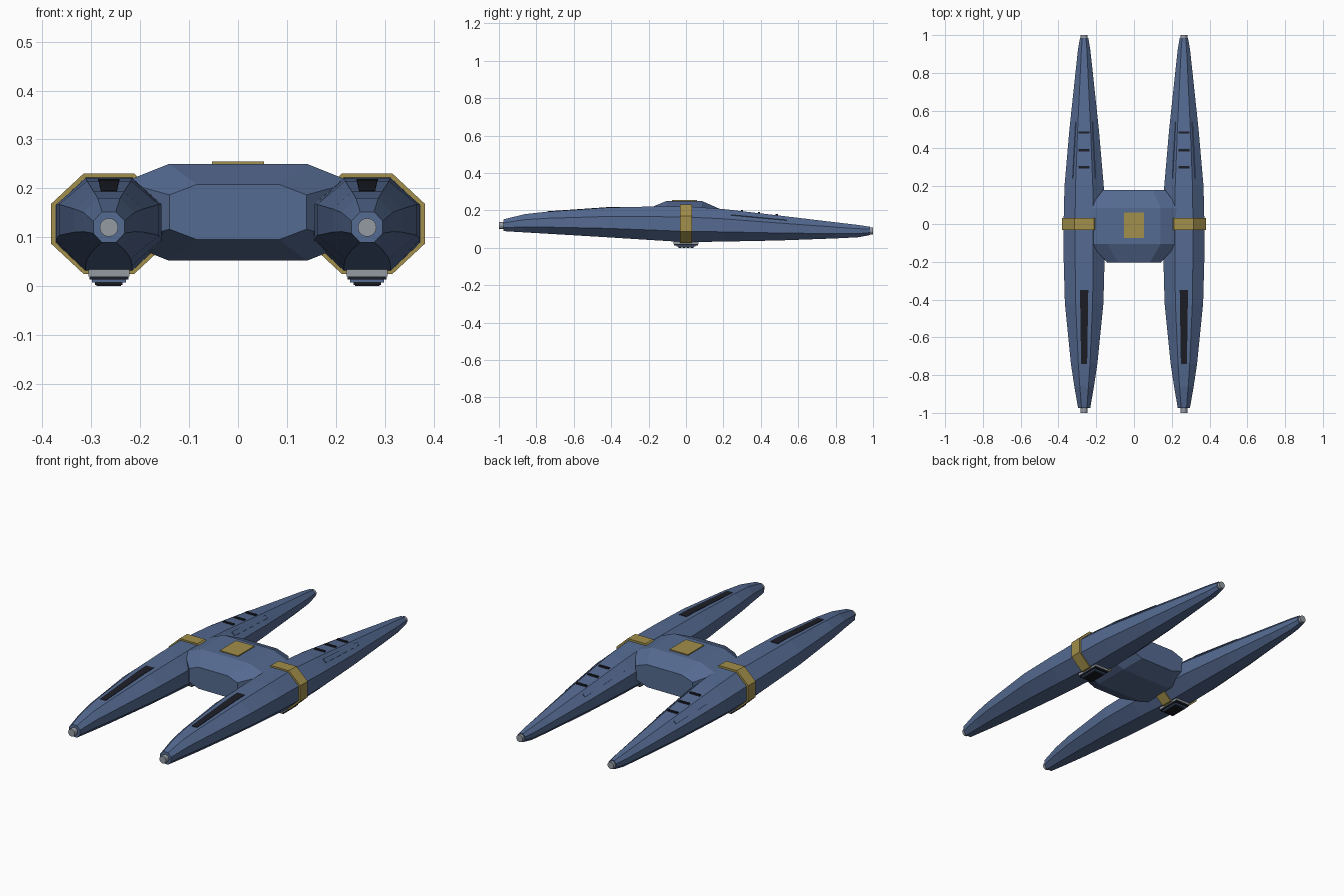
import bpy, bmesh, math
from mathutils import Vector

if "Cube" in bpy.data.objects:
    bpy.data.objects.remove(bpy.data.objects["Cube"])

CX = 0.264  # hull centre line


def material(name, rgb):
    m = bpy.data.materials.new(name)
    m.diffuse_color = (*rgb, 1)
    m.use_nodes = True
    m.node_tree.nodes["Principled BSDF"].inputs["Base Color"].default_value = m.diffuse_color
    return m


BLUE = material("hull blue", (0.09, 0.145, 0.285))
GOLD = material("trim gold", (0.36, 0.275, 0.07))
DARK = material("vent black", (0.012, 0.013, 0.02))
GREY = material("metal grey", (0.30, 0.33, 0.37))


def loft(name, loops, mat, mirror=True):
    """Skin a list of equal-length loops and cap both ends."""
    bm = bmesh.new()
    rings = [[bm.verts.new(p) for p in loop] for loop in loops]
    n = len(rings[0])
    for a, b in zip(rings, rings[1:]):
        for i in range(n):
            j = (i + 1) % n
            bm.faces.new((a[i], a[j], b[j], b[i]))
    bm.faces.new(rings[0])
    bm.faces.new(rings[-1])
    bmesh.ops.recalc_face_normals(bm, faces=bm.faces)
    me = bpy.data.meshes.new(name)
    bm.to_mesh(me)
    bm.free()
    me.materials.append(mat)
    ob = bpy.data.objects.new(name, me)
    bpy.context.collection.objects.link(ob)
    if mirror:
        ob.modifiers.new("Mirror", 'MIRROR')
    return ob


def octagon(cx, y, hw, z0, z1, kx=0.44, kz=0.40):
    c, h = (z0 + z1) / 2, (z1 - z0) / 2
    pts = [(kx, 1), (1, kz), (1, -kz), (kx, -1), (-kx, -1), (-1, -kz), (-1, kz), (-kx, 1)]
    return [(cx + hw * x, y, c + h * z) for x, z in pts]


def rect(y, x0, x1, z0, z1):
    return [(x0, y, z0), (x1, y, z0), (x1, y, z1), (x0, y, z1)]


def box(name, x0, x1, y0, y1, z0, z1, mat, mirror=True):
    return loft(name, [rect(y0, x0, x1, z0, z1), rect(y1, x0, x1, z0, z1)], mat, mirror)


def disc(y, r, z, n=16):
    return [(CX + r * math.cos(2 * math.pi * i / n), y,
             z + r * math.sin(2 * math.pi * i / n)) for i in range(n)]


# Twin hulls: y, half width, bottom, top
HULL = [(-0.975, 0.032, 0.089, 0.152), (-0.86, 0.052, 0.082, 0.180),
        (-0.74, 0.070, 0.075, 0.193), (-0.42, 0.102, 0.056, 0.215),
        (-0.20, 0.108, 0.042, 0.220), (0.0, 0.109, 0.030, 0.222),
        (0.20, 0.104, 0.033, 0.207), (0.50, 0.078, 0.039, 0.172),
        (0.80, 0.046, 0.050, 0.136), (0.92, 0.033, 0.056, 0.122),
        (0.985, 0.022, 0.068, 0.112)]
loft("hull", [octagon(CX, *s) for s in HULL], BLUE)


def hull_at(y):
    for a, b in zip(HULL, HULL[1:]):
        if a[0] <= y <= b[0]:
            t = (y - a[0]) / (b[0] - a[0])
            return [p + (q - p) * t for p, q in zip(a, b)]


# Nose and tail caps
loft("nose_cap", [disc(-1.0, 0.019, 0.12), disc(-0.96, 0.019, 0.12)], GREY)
loft("tail_cap", [disc(0.97, 0.018, 0.09), disc(1.0, 0.018, 0.09)], GREY)

# Gold bands around the hulls
loft("hull_band", [octagon(CX, y, 0.118, 0.025, 0.230) for y in (-0.031, 0.031)], GOLD)

# Long dark slots on the front decks
slot = []
for y, w in ((-0.74, 0.016), (-0.55, 0.019), (-0.42, 0.021), (-0.35, 0.022)):
    z = hull_at(y)[3]
    slot.append(rect(y, CX - w, CX + w, z - 0.004, z + 0.002))
loft("deck_slot", slot, DARK)

# Dark slats on the rear decks
for i, y in enumerate((0.30, 0.39, 0.485)):
    z = hull_at(y)[3]
    box(f"deck_slat_{i + 1}", CX - 0.029, CX + 0.029, y - 0.006, y + 0.006,
        z - 0.006, z + 0.006, DARK)

# Low rails on the sloping sides next to the slats
for side, label in ((1, "outer"), (-1, "inner")):
    loops = []
    for y in (0.24, 0.54):
        _, hw, z0, z1 = hull_at(y)
        h = (z1 - z0) / 2
        a = Vector((CX + side * hw * 0.58, y, z1 - h * 0.15))
        b = Vector((CX + side * hw * 0.76, y, z1 - h * 0.343))
        out = Vector((side * 0.003, 0, 0.003))
        loops.append([a - out, b - out, b + out, a + out])
    loft(f"deck_rail_{label}", loops, BLUE)

# Central body bridging the hulls
BODY = [(-0.205, 0.14, 0.095, 0.208), (-0.105, 0.235, 0.052, 0.25),
        (0.085, 0.235, 0.052, 0.25), (0.18, 0.165, 0.09, 0.208)]
loft("central_body", [octagon(0, *s, kx=0.6, kz=0.62) for s in BODY], BLUE, False)
box("roof_plate", -0.053, 0.053, -0.075, 0.06, 0.247, 0.255, GOLD, False)

# Stepped landing pads under the hulls
for name, w, l, z0, z1, mat in (("pad_mount", 0.042, 0.066, 0.020, 0.036, GREY),
                                ("pad_seal", 0.040, 0.063, 0.013, 0.020, DARK),
                                ("pad_step", 0.035, 0.052, 0.007, 0.013, BLUE),
                                ("pad_foot", 0.028, 0.042, 0.002, 0.007, DARK)):
    box(name, CX - w, CX + w, -l, l, z0, z1, mat)
for i in range(4):
    y = -0.033 + i * 0.022
    box(f"pad_tread_{i + 1}", CX - 0.025, CX + 0.025, y - 0.005, y + 0.005, 0, 0.003, DARK)
